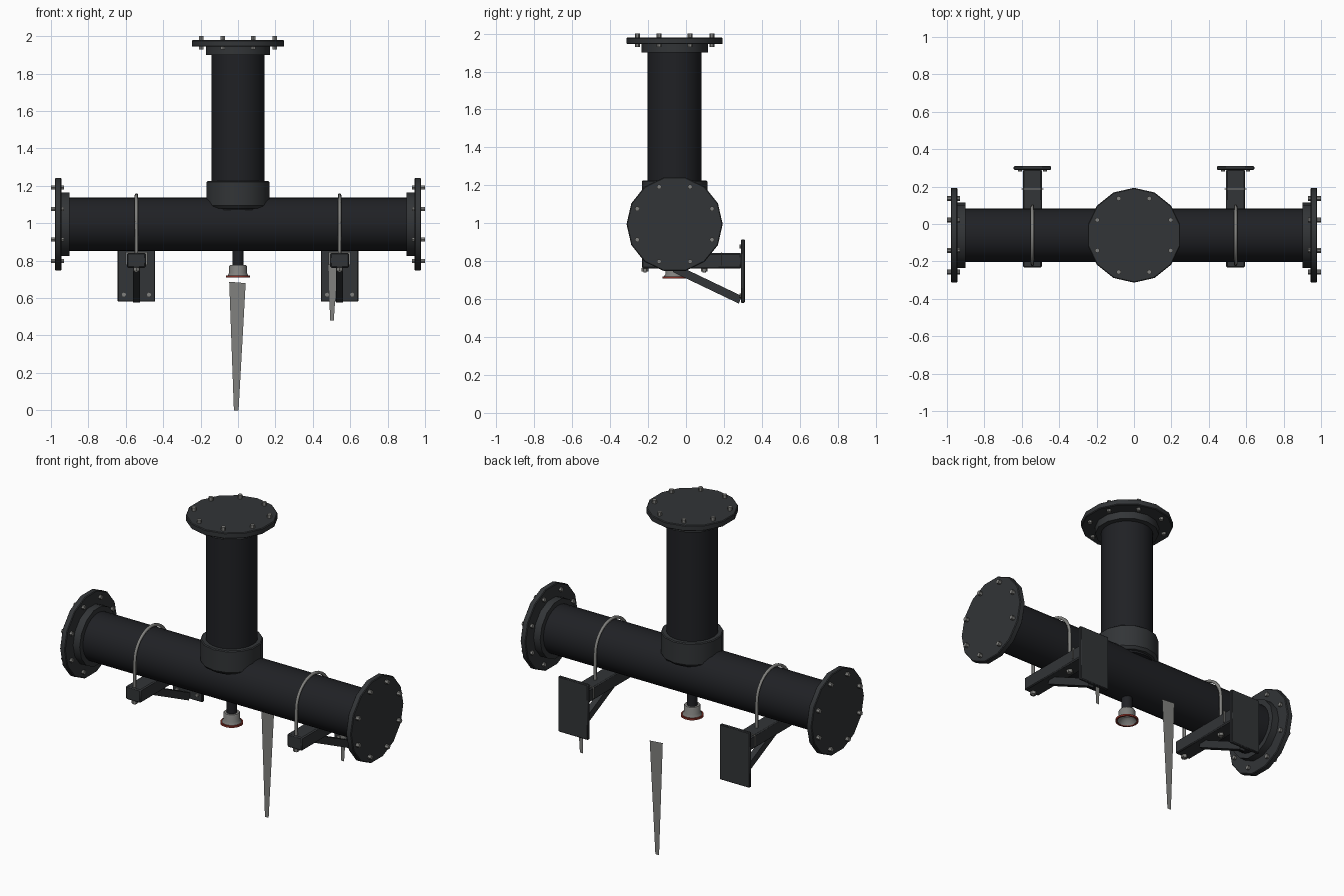
import bpy, bmesh, math
from mathutils import Vector

if "Cube" in bpy.data.objects:
    bpy.data.objects.remove(bpy.data.objects["Cube"])

CY, CZ = -0.06, 0.995          # pipe axis position


def material(name, r, g, b):
    m = bpy.data.materials.new(name)
    m.diffuse_color = (r, g, b, 1)
    m.use_nodes = True
    m.node_tree.nodes["Principled BSDF"].inputs["Base Color"].default_value = m.diffuse_color
    return m


PIPE = material("dark_pipe", 0.014, 0.015, 0.018)
IRON = material("dark_iron", 0.032, 0.035, 0.038)
STEEL = material("steel", 0.22, 0.22, 0.21)
RED = material("red_rim", 0.25, 0.03, 0.02)


def finish(name, bm, mat):
    bmesh.ops.recalc_face_normals(bm, faces=bm.faces[:])
    me = bpy.data.meshes.new(name)
    bm.to_mesh(me)
    bm.free()
    ob = bpy.data.objects.new(name, me)
    bpy.context.collection.objects.link(ob)
    me.materials.append(mat)
    bpy.ops.object.select_all(action='DESELECT')
    ob.select_set(True)
    bpy.context.view_layer.objects.active = ob
    bpy.ops.object.shade_smooth_by_angle(angle=math.radians(32))
    return ob


def lathe(name, profile, n, loc, mat, axis='z', closed=False):
    """Revolve (radius, height) points about z or x; a vertex always lies on +y."""
    bm = bmesh.new()
    rings = []
    for r, h in profile:
        ring = []
        for i in range(n):
            a = math.tau * i / n
            u, v = r * math.sin(a), r * math.cos(a)
            p = (u, v, h) if axis == 'z' else (h, v, u)
            ring.append(bm.verts.new(Vector(p) + Vector(loc)))
        rings.append(ring)
    pairs = list(zip(rings, rings[1:]))
    if closed:
        pairs.append((rings[-1], rings[0]))
    else:
        bm.faces.new(rings[0])
        bm.faces.new(rings[-1])
    for a, b in pairs:
        for i in range(n):
            j = (i + 1) % n
            bm.faces.new((a[i], a[j], b[j], b[i]))
    return finish(name, bm, mat)


def rod(name, r, h0, h1, n, loc, mat, axis='z'):
    return lathe(name, [(r, h0), (r, h1)], n, loc, mat, axis)


def box(name, size, loc, mat, rot_x=0, bevel=0.0):
    bm = bmesh.new()
    bmesh.ops.create_cube(bm, size=1)
    bmesh.ops.scale(bm, vec=size, verts=bm.verts)
    ob = finish(name, bm, mat)
    ob.location = loc
    ob.rotation_euler.x = rot_x
    if bevel:
        mod = ob.modifiers.new("edge_bevel", 'BEVEL')
        mod.width = bevel
        mod.segments = 1
    return ob


def tube(name, points, radius, mat):
    cu = bpy.data.curves.new(name, 'CURVE')
    cu.dimensions = '3D'
    cu.bevel_depth = radius
    cu.bevel_resolution = 1
    cu.use_fill_caps = True
    sp = cu.splines.new('POLY')
    sp.points.add(len(points) - 1)
    for p, co in zip(sp.points, points):
        p.co = (*co, 1)
    ob = bpy.data.objects.new(name, cu)
    bpy.context.collection.objects.link(ob)
    cu.materials.append(mat)
    return ob


def flange(name, loc, axis, s):
    """Hub, disc and ring of eight bolts; heights measured along axis, s = direction."""
    rod(name + "_hub", 0.175, -0.10 * s, -0.055 * s, 14, loc, IRON, axis)
    lathe(name + "_disc", [(0.249, -0.056 * s), (0.2535, -0.052 * s), (0.2535, -0.025 * s),
                           (0.249, -0.021 * s)], 14, loc, IRON, axis)
    for k in range(8):
        a = math.tau * (k + 0.5) / 8
        u, v = 0.213 * math.sin(a), 0.213 * math.cos(a)
        off = Vector((u, v, 0) if axis == 'z' else (0, v, u))
        p = Vector(loc) + off
        rod(name + "_bolt", 0.009, -0.07 * s, -0.003 * s, 8, p, STEEL, axis)
        rod(name + "_bolt_nut", 0.013, -0.07 * s, -0.056 * s, 6, p, STEEL, axis)
        rod(name + "_bolt_head", 0.013, -0.021 * s, 0.0, 6, p, STEEL, axis)


# Pipes
rod("main_pipe", 0.143, -0.95, 0.95, 28, (0, CY, CZ), PIPE, 'x')
rod("riser_pipe", 0.143, 1.07, 1.95, 28, (0, CY, 0), PIPE)
lathe("riser_collar", [(0.160, 1.08), (0.173, 1.095), (0.173, 1.22), (0.168, 1.225)],
      14, (0, CY, 0), IRON)

# Flanges
flange("right_flange", (1, CY, CZ), 'x', 1)
flange("left_flange", (-1, CY, CZ), 'x', -1)
flange("top_flange", (0, CY, 2), 'z', 1)

# Spray nozzle under the middle
rod("nozzle_stem", 0.03, 0.76, 0.87, 14, (0, CY, 0), PIPE)
lathe("nozzle_bell", [(0.02, 0.777), (0.043, 0.777), (0.047, 0.77), (0.047, 0.735), (0.058, 0.715),
                      (0.053, 0.712), (0.038, 0.735), (0.02, 0.745)], 16, (0, CY, 0), STEEL,
      closed=True)
lathe("nozzle_rim", [(0.055, 0.72), (0.064, 0.72), (0.064, 0.709), (0.055, 0.709)],
      16, (0, CY, 0), RED, closed=True)

# Wall brackets
for s in (-1, 1):
    side = "left" if s < 0 else "right"
    x = s * 0.543
    box(side + "_wall_plate", (0.2, 0.02, 0.335), (x, 0.30, 0.748), IRON, bevel=0.004)
    box(side + "_bracket_arm", (0.1, 0.525, 0.08), (x, 0.0295, 0.802), IRON, bevel=0.006)
    y0, z0, y1, z1 = -0.06, 0.762, 0.287, 0.596
    box(side + "_brace", (0.036, math.hypot(y1 - y0, z1 - z0), 0.043),
        (x, (y0 + y1) / 2, (z0 + z1) / 2), IRON, rot_x=math.atan2(z1 - z0, y1 - y0))
    box(side + "_arm_strap", (0.116, 0.006, 0.07), (x, 0.187, 0.811), STEEL)
    # U-bolt over the pipe with nuts under the arm
    arc = [(x, CY + 0.156 * math.cos(math.pi * i / 16), CZ + 0.156 * math.sin(math.pi * i / 16))
           for i in range(17)]
    tube(side + "_u_bolt", [(x, CY + 0.156, 0.74)] + arc + [(x, CY - 0.156, 0.74)], 0.0095, STEEL)
    for e in (-1, 1):
        rod(side + "_u_bolt_nut", 0.018, 0.745, 0.763, 6, (x, CY + e * 0.156, 0), STEEL)
        # wall plate bolts
        for z in (0.618, 0.878):
            ob = rod(side + "_plate_bolt", 0.011, -0.005, 0.008, 8, (0, 0, 0), STEEL)
            ob.rotation_euler.x = math.pi / 2
            ob.location = (x + e * 0.067, 0.29, z)


# Flat tapering streaks running down the wall
def streak(name, pts, y):
    bm = bmesh.new()
    bm.faces.new([bm.verts.new((px, y, pz)) for px, pz in pts])
    finish(name, bm, STEEL)


streak("centre_streak", [(-0.022, 0.0), (0.003, 0.0), (0.041, 0.68), (-0.047, 0.687)], 0.29)
streak("side_streak", [(0.492, 0.48), (0.512, 0.48), (0.533, 0.79), (0.484, 0.79)], 0.287)
